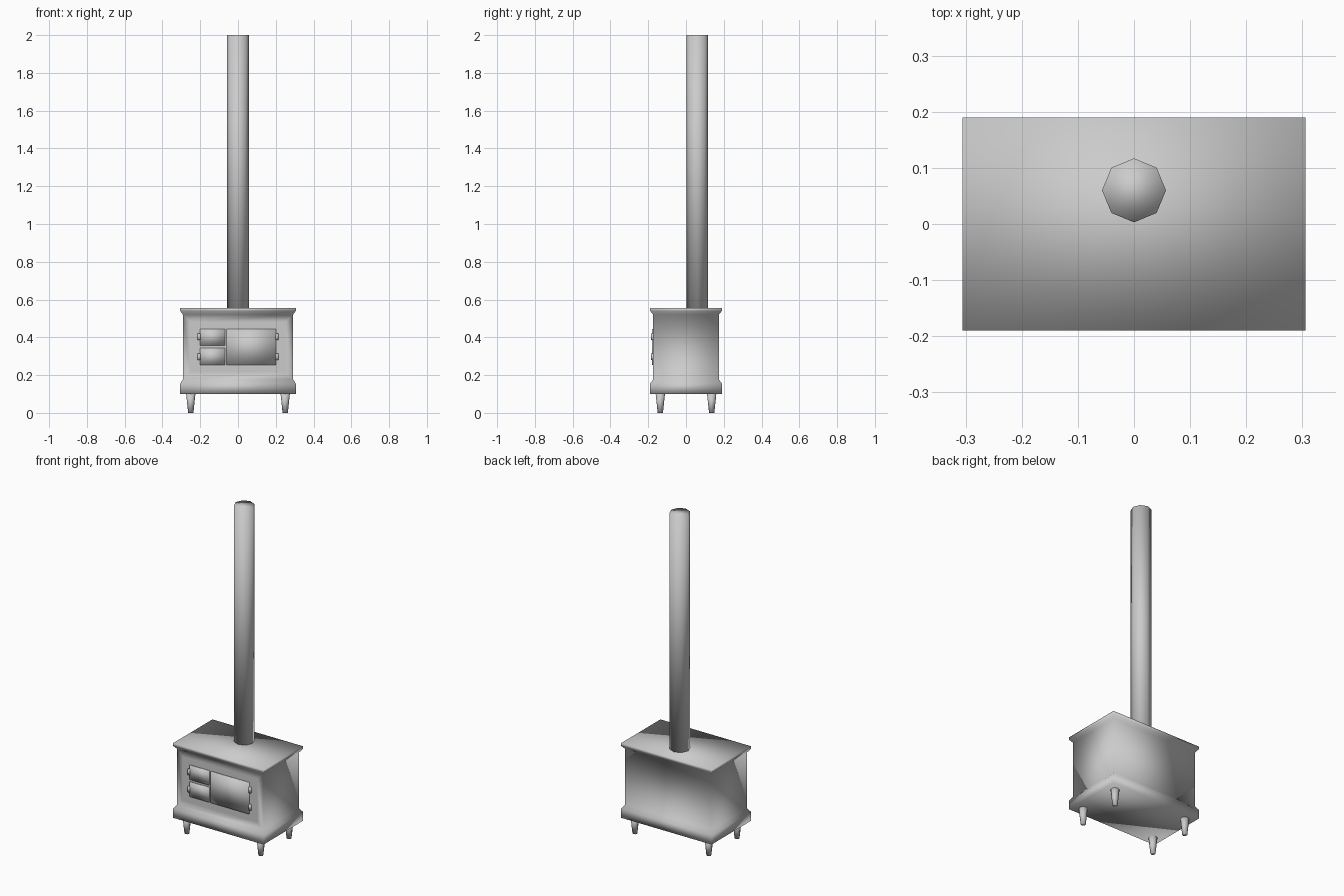
import bpy, bmesh, math
from mathutils import Matrix, Vector

cube = bpy.data.objects.get("Cube")
if cube:
    bpy.data.objects.remove(cube, do_unlink=True)

# Single cast-iron grey
GREY = (0.6, 0.6, 0.6, 1.0)
iron = bpy.data.materials.new("grey_iron")
iron.use_nodes = True
iron.diffuse_color = GREY
iron.node_tree.nodes["Principled BSDF"].inputs["Base Color"].default_value = GREY


def finish(name, bm):
    bmesh.ops.recalc_face_normals(bm, faces=bm.faces)
    for face in bm.faces:
        face.smooth = True
    mesh = bpy.data.meshes.new(name)
    bm.to_mesh(mesh)
    bm.free()
    mesh.materials.append(iron)
    obj = bpy.data.objects.new(name, mesh)
    bpy.context.collection.objects.link(obj)
    return obj


def tapered(name, x, y, z0, z1, r0, r1, sides=8):
    bm = bmesh.new()
    place = Matrix.Translation((x, y, (z0 + z1) / 2))
    bmesh.ops.create_cone(bm, cap_ends=True, segments=sides, radius1=r0,
                          radius2=r1, depth=z1 - z0, matrix=place)
    return finish(name, bm)


def box(name, x0, x1, y0, y1, z0, z1):
    bm = bmesh.new()
    centre = Vector((x0 + x1, y0 + y1, z0 + z1)) / 2
    size = Matrix.Diagonal((x1 - x0, y1 - y0, z1 - z0, 1))
    bmesh.ops.create_cube(bm, size=1, matrix=Matrix.Translation(centre) @ size)
    return finish(name, bm)


# Stove body: stacked rectangles for plinth, firebox and overhanging top
WIDE, NARROW = (0.306, 0.19), (0.291, 0.174)
levels = [(WIDE, 0.10), (WIDE, 0.155), (NARROW, 0.178),
          (NARROW, 0.52), (WIDE, 0.54), (WIDE, 0.556)]
bm = bmesh.new()
rings = []
for (hx, hy), z in levels:
    rings.append([bm.verts.new((sx * hx, sy * hy, z))
                  for sx, sy in ((-1, -1), (1, -1), (1, 1), (-1, 1))])
for low, high in zip(rings, rings[1:]):
    for i in range(4):
        j = (i + 1) % 4
        bm.faces.new((low[i], low[j], high[j], high[i]))
bm.faces.new(rings[0])
bm.faces.new(rings[-1])
bmesh.ops.recalc_face_normals(bm, faces=bm.faces)
# Framed front panel
front = min(bm.faces, key=lambda f: f.calc_center_median().y + abs(f.normal.z))
front = min((f for f in bm.faces if f.normal.y < -0.99 and f.calc_area() > 0.1),
            key=lambda f: f.calc_center_median().y)
bmesh.ops.inset_region(bm, faces=[front], thickness=0.055)
finish("stove_body", bm)

# Chimney pipe
tapered("chimney_pipe", 0, 0.06, 0.55, 2.0, 0.057, 0.057)

# Four tapered legs
for side, x in (("left", 0.25), ("right", -0.25)):
    for end, y in (("front", -0.136), ("back", 0.136)):
        tapered(f"{end}_{side}_leg", x, y, 0, 0.105, 0.014, 0.025)

# Doors on the front
FACE, PROUD = -0.17, -0.181
box("oven_door", -0.06, 0.2, PROUD, FACE, 0.254, 0.445)
box("fire_door", -0.202, -0.07, PROUD, FACE, 0.358, 0.445)
box("ash_door", -0.202, -0.07, PROUD, FACE, 0.254, 0.343)

# Hinge knuckles along the outer door edges
for side, x in (("right", -0.206), ("left", 0.206)):
    for spot, z in (("upper", 0.402), ("lower", 0.297)):
        knuckle = tapered(f"{spot}_{side}_hinge", x, -0.176,
                          z - 0.017, z + 0.017, 0.009, 0.009)
